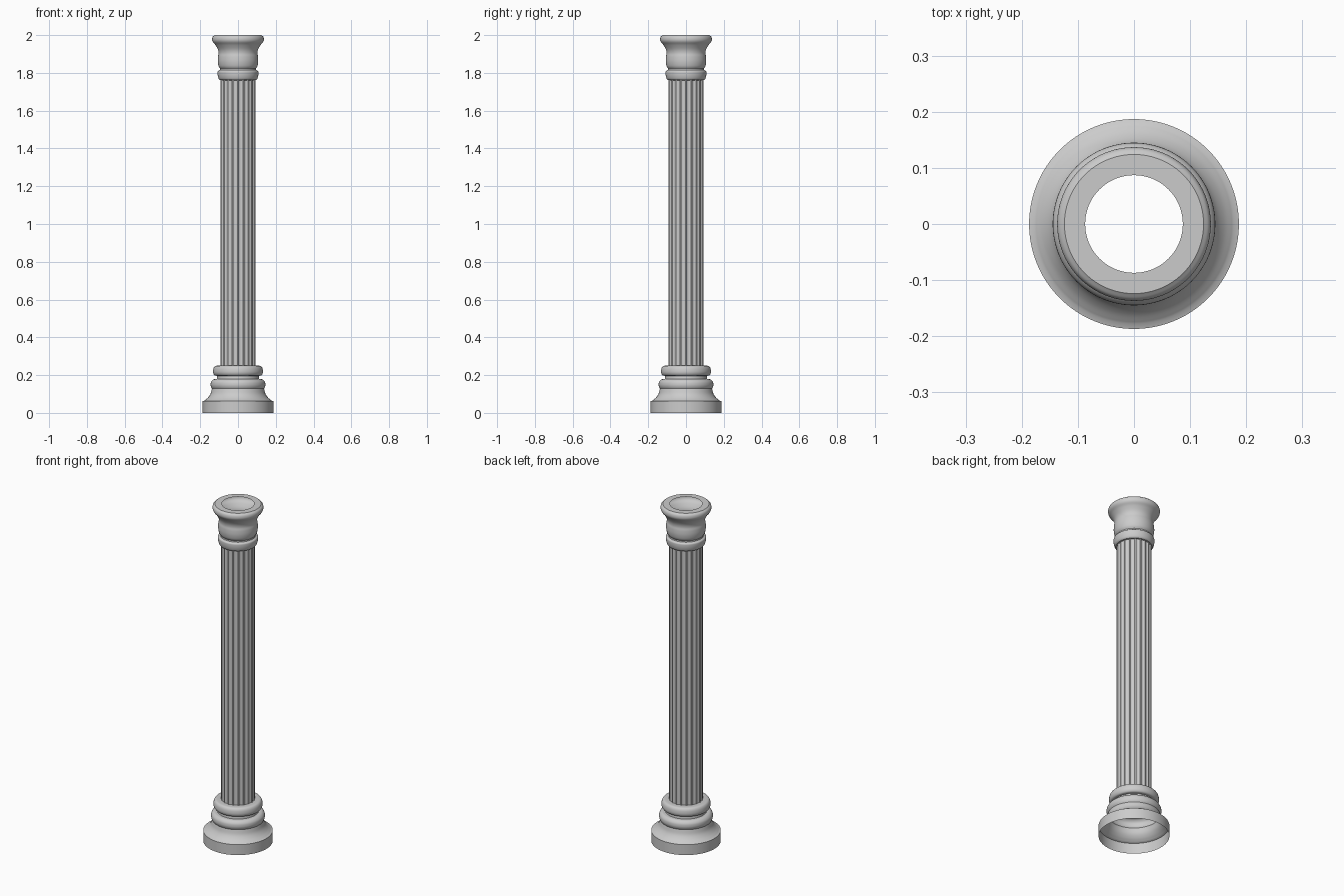
import bpy, math
from mathutils import Vector

if "Cube" in bpy.data.objects:
    bpy.data.objects.remove(bpy.data.objects["Cube"])


def smooth_run(pts, steps=5):
    """Catmull-Rom curve through (radius, height) points."""
    p = [Vector(q) for q in pts]
    if len(p) == 2:
        return p
    p = [2 * p[0] - p[1]] + p + [2 * p[-1] - p[-2]]
    out = []
    for a, b, c, d in zip(p, p[1:], p[2:], p[3:]):
        for i in range(steps):
            t = i / steps
            out.append(0.5 * (2 * b + (c - a) * t + (2 * a - 5 * b + 4 * c - d) * t**2
                              + (3 * b - a - 3 * c + d) * t**3))
    return out + [p[-2]]


def skin(name, rings):
    """Join equal-sized closed rings into a tube."""
    n = len(rings[0])
    faces = [(k * n + i, k * n + (i + 1) % n, (k + 1) * n + (i + 1) % n, (k + 1) * n + i)
             for k in range(len(rings) - 1) for i in range(n)]
    mesh = bpy.data.meshes.new(name)
    mesh.from_pydata([v for r in rings for v in r], [], faces)
    ob = bpy.data.objects.new(name, mesh)
    bpy.context.collection.objects.link(ob)
    bpy.ops.object.select_all(action='DESELECT')
    ob.select_set(True)
    bpy.context.view_layer.objects.active = ob
    bpy.ops.object.shade_smooth_by_angle(angle=math.radians(35))


def lathe(name, runs, n=96):
    """Turn a profile made of smooth runs that meet at sharp corners."""
    profile = []
    for run in runs:
        pts = smooth_run(run)
        profile += pts[1:] if profile else pts
    skin(name, [[(r * math.cos(math.tau * i / n), r * math.sin(math.tau * i / n), z)
                 for i in range(n)] for r, z in profile])


# Base: plinth drum, cove and two rounded rings, open underneath
lathe("base", [
    [(0.187, 0), (0.187, 0.062)],
    [(0.187, 0.062), (0.178, 0.065)],
    [(0.178, 0.065), (0.160, 0.080), (0.146, 0.100), (0.138, 0.128)],
    [(0.138, 0.128), (0.143, 0.138), (0.145, 0.150), (0.142, 0.165), (0.130, 0.177), (0.112, 0.179)],
    [(0.112, 0.179), (0.110, 0.196)],
    [(0.110, 0.196), (0.124, 0.199), (0.131, 0.210), (0.132, 0.224), (0.128, 0.240),
     (0.117, 0.249), (0.088, 0.250)],
])

# Fluted shaft: rounded grooves between narrow fillets
flutes, per = 20, 10
ring = []
for i in range(flutes * per):
    u = (i % per) / (per - 2)
    r = 0.092 - (0.006 * math.sqrt(max(0, 1 - (2 * u - 1) ** 2)) if u < 1 else 0)
    a = math.tau * (i + 1) / (flutes * per)
    ring.append((r * math.cos(a), r * math.sin(a)))
skin("shaft", [[(x, y, z) for x, y in ring] for z in (0.249, 1.763)])

# Capital: necking ring, bulb and flared lip with an open centre
lathe("capital", [
    [(0.088, 1.761), (0.097, 1.762)],
    [(0.097, 1.762), (0.103, 1.770), (0.107, 1.785), (0.108, 1.800), (0.106, 1.809), (0.096, 1.815)],
    [(0.096, 1.815), (0.095, 1.822)],
    [(0.095, 1.822), (0.103, 1.836), (0.107, 1.860), (0.106, 1.885), (0.103, 1.905),
     (0.107, 1.925), (0.120, 1.948), (0.133, 1.964), (0.137, 1.977), (0.134, 1.991), (0.124, 2.0)],
    [(0.124, 2.0), (0.087, 2.0)],
])
